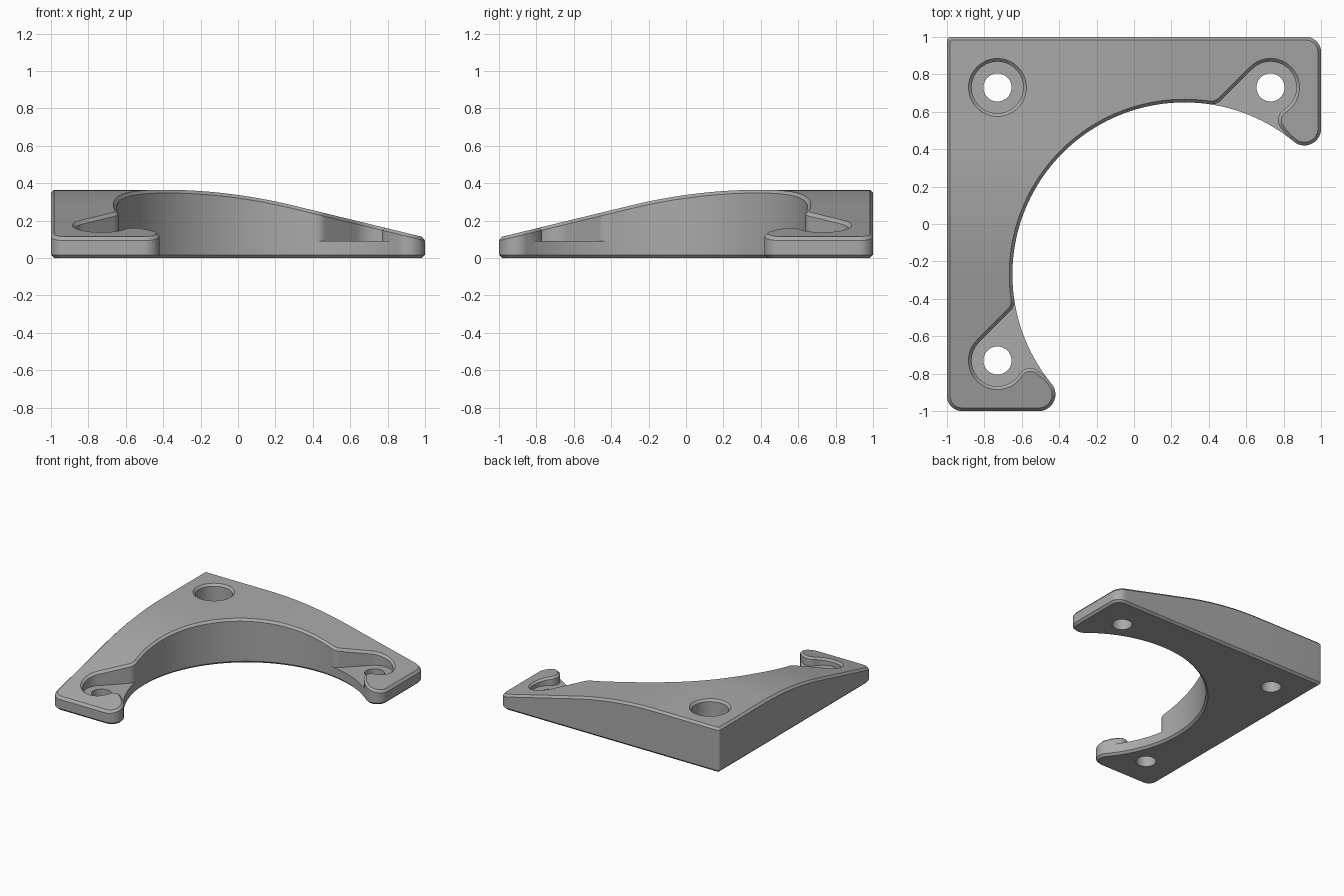
import bpy, bmesh
from math import cos, sin, radians, hypot
from mathutils import Vector

if "Cube" in bpy.data.objects:
    bpy.data.objects.remove(bpy.data.objects["Cube"], do_unlink=True)

TOP, FLOOR, CH = 0.365, 0.09, 0.017     # plateau height, pocket floor, chamfer
HOLE_R, POCKET_R, BORE_R = 0.075, 0.138, 0.92
HOLE = 0.73                             # hole spacing from the centre


def arc(cx, cy, r, a0, a1, n):
    return [(cx + r * cos(radians(a0 + (a1 - a0) * i / n)),
             cy + r * sin(radians(a0 + (a1 - a0) * i / n))) for i in range(n + 1)]


def bore(a0, a1):
    return arc(0.27, -0.27, BORE_R, a0, a1, abs(a1 - a0))


def circle(x, y, r):
    return arc(x, y, r, 0, 360, 64)[:-1]


def mirror(points):
    """Reflect across the diagonal through the tall corner."""
    return [(-y, -x) for x, y in points]


def closed(half):
    """Join a half outline with its mirrored other half."""
    return half + mirror(half)[::-1][:-1]


def inset(points, d):
    """Move a counter-clockwise outline inwards with mitred corners."""
    out = []
    for i, p in enumerate(points):
        a, b, c = Vector(points[i - 1]), Vector(p), Vector(points[(i + 1) % len(points)])
        n1, n2 = [Vector((-e.y, e.x)).normalized() for e in (b - a, c - b)]
        m = (n1 + n2) / (1 + n1.dot(n2))
        out.append(tuple(b + m * d))
    return out


def height(x, y):
    """Flat plateau that eases into a straight slope along either arm."""
    def drop(t):
        t += 0.4
        if t <= 0:
            return 0
        return 0.243 * (t * t / 1.4 if t < 0.7 else t - 0.35)
    return TOP - max(drop(x), drop(-y))


# Plan outlines of one arm
tip = (arc(0.911, 0.509, 0.089, 230.55, 360, 24) + arc(0.92, 0.92, 0.08, 0, 90, 14)
       + arc(-0.98, 0.98, 0.02, 90, 135, 4))
p0, p1, p2 = Vector(bore(82, 81)[0]), Vector((0.439, 0.635)), Vector((0.465, 0.661))
fillet = [tuple(p0 * (1 - t) ** 2 + p1 * 2 * t * (1 - t) + p2 * t * t)
          for t in [i / 8 for i in range(1, 9)]]
pocket_edge = (fillet + arc(HOLE, HOLE, POCKET_R, 135, -58, 48)
               + arc(0.839, 0.555, 0.068, 122, 210, 16)[1:])

base_half = bore(135, 51) + tip
raised_half = bore(135, 82) + pocket_edge + bore(53, 51) + tip


# The half outlines meet at the diagonal: drop the duplicated end point
def outline(half):
    return closed(half)[:len(half)] + mirror(half)[::-1][1:-1]


base, raised = outline(base_half), outline(raised_half)
pocket = bore(82, 53) + pocket_edge[::-1]

bm = bmesh.new()


def ring(points, z):
    return [bm.verts.new((x, y, z)) for x, y in points]


def wall(*levels):
    """Side faces through a stack of (outline, height) levels."""
    rings = [ring(p, z) for p, z in levels]
    for lo, hi in zip(rings, rings[1:]):
        for i in range(len(lo)):
            bm.faces.new((lo[i - 1], lo[i], hi[i], hi[i - 1]))


def cap(z, *loops):
    """Flat face bounded by an outline and any holes."""
    edges = []
    for points in loops:
        vs = ring(points, z)
        edges += [bm.edges.new((vs[i - 1], vs[i])) for i in range(len(vs))]
    bmesh.ops.triangle_fill(bm, use_beauty=True, edges=edges, normal=(0, 0, 1))


# Outer walls with chamfered bottom and top edges
base_in, raised_in = inset(base, CH), inset(raised, CH)
wall((base_in, 0), (base, CH), (base, FLOOR))
wall((raised, FLOOR), (raised, TOP - CH), (raised_in, TOP))

# Screw holes, the round counterbore and the two open pockets
centres = [(-HOLE, HOLE), (HOLE, HOLE), (-HOLE, -HOLE)]
holes = [circle(x, y, HOLE_R) for x, y in centres]
for h in holes:
    wall((h, 0), (h, FLOOR))
bore_low = circle(*centres[0], POCKET_R)
bore_top = circle(*centres[0], POCKET_R + CH)
wall((bore_low, FLOOR), (bore_low, TOP - CH), (bore_top, TOP))
cap(FLOOR, bore_low, holes[0])
cap(FLOOR, pocket, holes[1])
cap(FLOOR, mirror(pocket), holes[2])
cap(0, base_in, *holes)
cap(TOP, raised_in, bore_top)
bmesh.ops.remove_doubles(bm, verts=bm.verts, dist=0.0002)

# Cut cross strips, then bend the top down along both arms
for i in range(29):
    t = -0.4 + 0.05 * i
    for co, no in (((t, 0, 0), (1, 0, 0)), ((0, -t, 0), (0, 1, 0))):
        bmesh.ops.bisect_plane(bm, geom=bm.verts[:] + bm.edges[:] + bm.faces[:],
                               dist=0.0001, plane_co=co, plane_no=no)
for v in bm.verts:
    if v.co.z > TOP - CH - 0.001:
        v.co.z -= TOP - height(v.co.x, v.co.y)
bmesh.ops.triangulate(bm, faces=[f for f in bm.faces if len(f.verts) > 4])
bmesh.ops.recalc_face_normals(bm, faces=bm.faces)

mesh = bpy.data.meshes.new("corner_bracket")
bm.to_mesh(mesh)
bm.free()
bracket = bpy.data.objects.new("corner_bracket", mesh)
bpy.context.collection.objects.link(bracket)

# Plain grey finish
grey = bpy.data.materials.new("plain_grey")
grey.use_nodes = True
colour = (0.4, 0.4, 0.4, 1)
grey.diffuse_color = colour
grey.node_tree.nodes["Principled BSDF"].inputs["Base Color"].default_value = colour
mesh.materials.append(grey)

bpy.context.view_layer.objects.active = bracket
bracket.select_set(True)
bpy.ops.object.shade_smooth_by_angle(angle=radians(30))
